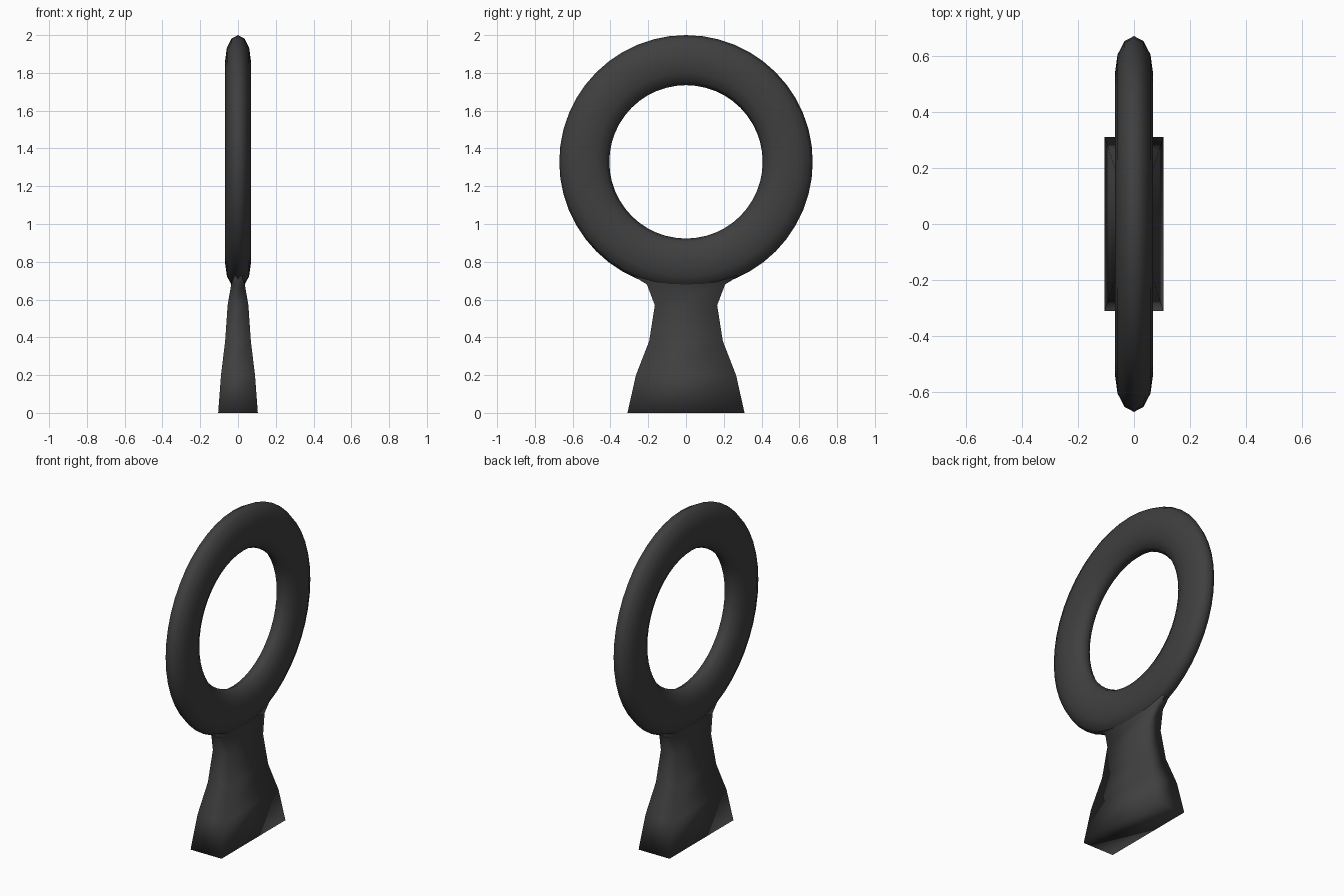
import bpy, bmesh
from math import cos, sin, tau

if "Cube" in bpy.data.objects:
    bpy.data.objects.remove(bpy.data.objects["Cube"])

dark = bpy.data.materials.new("dark_grey")
dark.diffuse_color = (0.05, 0.05, 0.05, 1)
dark.use_nodes = True
dark.node_tree.nodes["Principled BSDF"].inputs["Base Color"].default_value = dark.diffuse_color


def loft(name, loops, closed):
    """Skin equal-length vertex loops; either close on itself or cap both ends."""
    bm = bmesh.new()
    rows = [[bm.verts.new(p) for p in loop] for loop in loops]
    n = len(rows[0])
    pairs = list(zip(rows, rows[1:]))
    if closed:
        pairs.append((rows[-1], rows[0]))
    for a, b in pairs:
        for i in range(n):
            j = (i + 1) % n
            bm.faces.new((a[i], a[j], b[j], b[i]))
    if not closed:
        bm.faces.new(rows[0])
        bm.faces.new(rows[-1])
    bmesh.ops.recalc_face_normals(bm, faces=bm.faces)
    for f in bm.faces:
        f.smooth = True
    mesh = bpy.data.meshes.new(name)
    bm.to_mesh(mesh)
    bm.free()
    mesh.materials.append(dark)
    obj = bpy.data.objects.new(name, mesh)
    bpy.context.collection.objects.link(obj)
    return obj


# Upright ring with a flattened twelve-sided section
RADIUS, HALF_WIDTH, HALF_DEPTH, CENTRE = 0.5385, 0.1325, 0.068, 1.329
SEGMENTS, SIDES = 48, 12
ring = []
for s in range(SEGMENTS):
    a = tau * s / SEGMENTS
    section = []
    for k in range(SIDES):
        t = tau * k / SIDES
        r = RADIUS + HALF_WIDTH * cos(t)
        section.append((HALF_DEPTH * sin(t), r * cos(a), CENTRE + r * sin(a)))
    ring.append(section)
loft("ring", ring, True)

# Flared pedestal: height, half depth in x, half width in y
profile = [(0, 0.105, 0.31), (0.2, 0.09, 0.265), (0.38, 0.068, 0.195),
           (0.57, 0.055, 0.165), (0.68, 0.036, 0.207),
           (0.722, 0.022, 0.275), (0.80, 0.03, 0.20)]
loft("pedestal", [[(sx * x, sy * y, z) for sx, sy in
                   ((-1, -1), (1, -1), (1, 1), (-1, 1))]
                  for z, x, y in profile], False)
